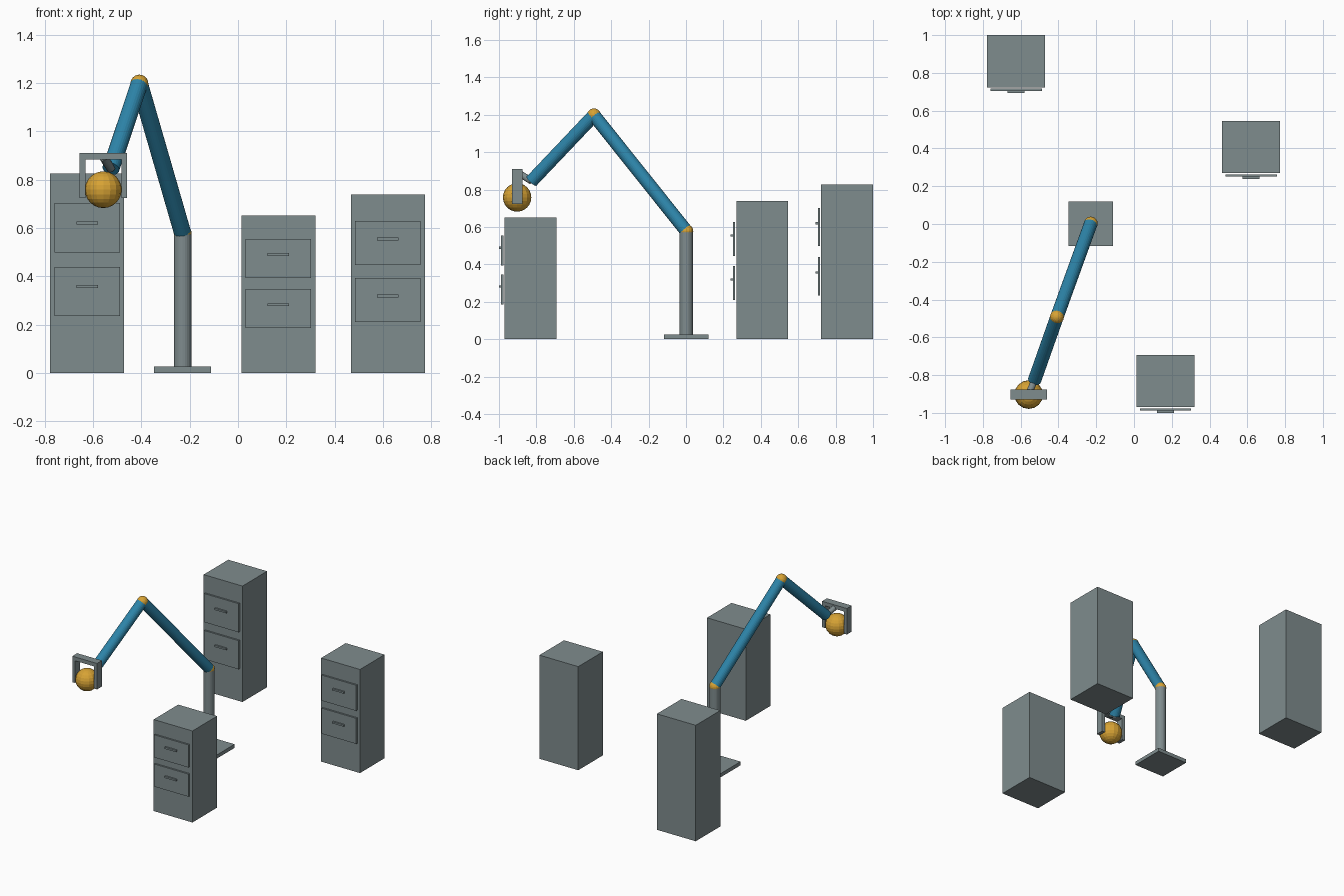
import bpy
from mathutils import Vector

if "Cube" in bpy.data.objects:
    bpy.data.objects.remove(bpy.data.objects["Cube"])


def material(name, rgb):
    m = bpy.data.materials.new(name)
    m.diffuse_color = (*rgb, 1)
    m.use_nodes = True
    m.node_tree.nodes["Principled BSDF"].inputs["Base Color"].default_value = m.diffuse_color
    return m


GREY = material("slate grey", (0.212, 0.262, 0.270))
BLUE = material("arm blue", (0.027, 0.238, 0.407))
GOLD = material("golden yellow", (0.68, 0.365, 0.035))


def finish(name, mat):
    ob = bpy.context.object
    ob.name = name
    ob.data.materials.append(mat)
    return ob


def box(name, lo, hi, mat=GREY):
    lo, hi = Vector(lo), Vector(hi)
    bpy.ops.mesh.primitive_cube_add(size=1, location=(lo + hi) / 2)
    bpy.context.object.scale = hi - lo
    return finish(name, mat)


def rod(name, a, b, radius, mat):
    a, b = Vector(a), Vector(b)
    d = b - a
    bpy.ops.mesh.primitive_cylinder_add(
        vertices=24, radius=radius, depth=d.length, location=(a + b) / 2,
        rotation=d.to_track_quat('Z', 'Y').to_euler())
    return finish(name, mat)


def ball(name, centre, radius, segments=16, rings=12):
    bpy.ops.mesh.primitive_uv_sphere_add(
        segments=segments, ring_count=rings, radius=radius, location=centre)
    return finish(name, GOLD)


# Filing cabinets: centre x, front y, height
for side, x, f, h in (("left", -0.624, 0.723, 0.826),
                      ("middle", 0.167, -0.970, 0.652),
                      ("right", 0.620, 0.269, 0.738)):
    box(f"{side}_cabinet_body", (x - 0.153, f, 0), (x + 0.153, f + 0.277, h))
    for level, k in (("lower", 0.408), ("upper", 0.727)):
        z = k * h
        half = 0.1235 * h
        box(f"{side}_cabinet_{level}_drawer",
            (x - 0.136, f - 0.018, z - half), (x + 0.136, f - 0.006, z + half))
        z += 0.024 * h
        box(f"{side}_cabinet_{level}_handle",
            (x - 0.045, f - 0.030, z - 0.006), (x + 0.045, f - 0.017, z + 0.006))

# Pedestal
SHOULDER = (-0.229, 0.002, 0.578)
ELBOW = (-0.408, -0.492, 1.197)
WRIST = (-0.526, -0.826, 0.845)
box("base_plate", (-0.348, -0.117, 0), (-0.111, 0.120, 0.026))
rod("pedestal_post", (-0.229, 0.002, 0.02), SHOULDER, 0.036, GREY)

# Arm links and joints
rod("upper_arm", SHOULDER, ELBOW, 0.0355, BLUE)
rod("forearm", ELBOW, WRIST, 0.0355, BLUE)
ball("shoulder_joint", SHOULDER, 0.037)
ball("elbow_joint", ELBOW, 0.037)
rod("wrist_link", WRIST, (-0.557, -0.900, 0.893), 0.018, GREY)

# Gripper holding a ball
gx, y0, y1 = -0.5575, -0.930, -0.875
box("gripper_bar", (gx - 0.0975, y0, 0.882), (gx + 0.0975, y1, 0.909))
for side, s in (("left", -1), ("right", 1)):
    a, b = sorted((gx + s * 0.0745, gx + s * 0.0975))
    box(f"gripper_{side}_finger", (a, y0, 0.724), (b, y1, 0.884))
ball("held_ball", (gx, -0.903, 0.758), 0.076)
